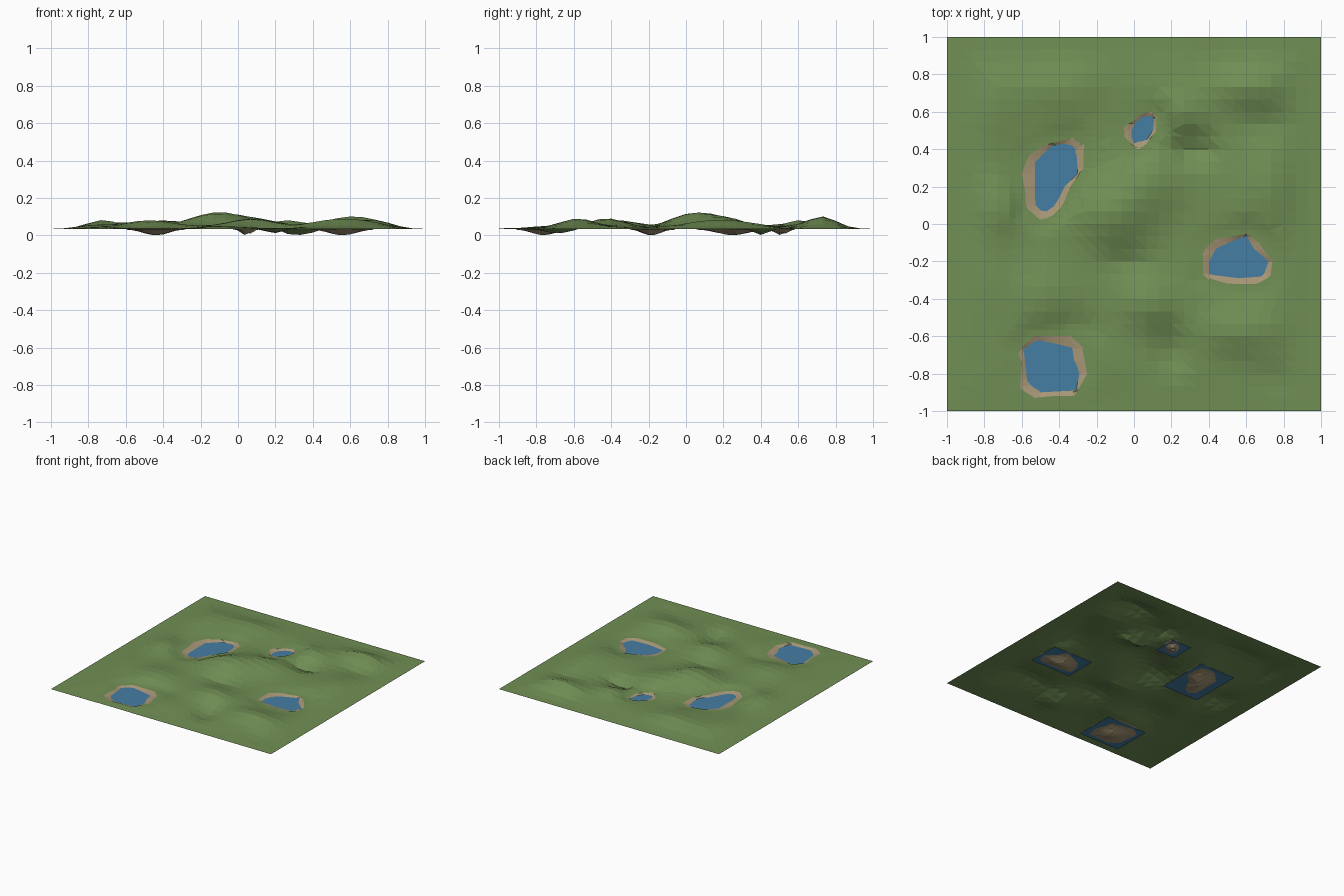
import bpy, bmesh, math
from mathutils import Vector

if "Cube" in bpy.data.objects:
    bpy.data.objects.remove(bpy.data.objects["Cube"])

WATER_Z, SHORE_Z, EDGE_Z = 0.030, 0.040, 0.035


def material(name, rgb):
    m = bpy.data.materials.new(name)
    m.diffuse_color = (*rgb, 1)
    m.use_nodes = True
    m.node_tree.nodes["Principled BSDF"].inputs["Base Color"].default_value = m.diffuse_color
    return m


grass = material("grass green", (0.165, 0.275, 0.09))
sand = material("shore sand", (0.39, 0.31, 0.185))
water = material("pond blue", (0.06, 0.21, 0.37))

# Ponds: centre, sand outline, water outline
west = ((-.43, .25),
        [(-.33, .46), (-.27, .42), (-.27, .30), (-.34, .20), (-.38, .10), (-.44, .04), (-.50, .02),
         (-.58, .09), (-.58, .17), (-.60, .27), (-.56, .37), (-.48, .42)],
        [(-.36, .43), (-.31, .41), (-.30, .27), (-.37, .20), (-.42, .10), (-.47, .065), (-.53, .08),
         (-.53, .33), (-.44, .42)])
east = ((.56, -.19),
        [(.60, -.05), (.66, -.09), (.74, -.20), (.73, -.28), (.66, -.32), (.50, -.32), (.37, -.28),
         (.37, -.14), (.44, -.08), (.52, -.07)],
        [(.60, -.06), (.64, -.13), (.72, -.20), (.69, -.28), (.56, -.29), (.40, -.27), (.40, -.20),
         (.44, -.13)])
north = ((.04, .51),
         [(.08, .60), (.12, .58), (.12, .50), (.06, .42), (.02, .40), (-.02, .43), (-.06, .48),
          (-.05, .53), (-.01, .54), (.02, .58)],
         [(.08, .58), (.11, .57), (.10, .50), (.07, .45), (0, .43), (-.02, .48), (0, .53), (.04, .57)])
south = ((-.44, -.76),
         [(-.54, -.60), (-.34, -.60), (-.28, -.65), (-.25, -.80), (-.32, -.92), (-.44, -.92),
          (-.53, -.93), (-.61, -.88), (-.60, -.75), (-.62, -.68)],
         [(-.52, -.62), (-.42, -.64), (-.33, -.66), (-.32, -.73), (-.29, -.79), (-.31, -.89),
          (-.50, -.90), (-.57, -.85), (-.59, -.67)])
ponds = {"west": west, "east": east, "north": north, "south": south}

# Hills and dips: x, y, height, radius x, radius y
hills = [(-.12, .05, .075, .20, .17), (.08, .22, .035, .20, .15), (.08, -.43, .045, .16, .13),
         (.56, -.58, .045, .20, .12), (.62, .74, .052, .20, .12), (.25, .60, .035, .14, .10),
         (-.46, -.38, .035, .18, .15), (-.72, .08, .035, .12, .15), (-.42, .72, .035, .22, .15)]
dips = [(.32, .40, -.052, .11, .07), (.20, -.68, -.035, .09, .14), (.76, -.85, -.015, .12, .08),
        (.72, .53, -.015, .14, .08), (-.04, -.20, -.02, .12, .07), (-.28, -.56, -.014, .12, .08)]
more = [(.72, .20, .040, .17, .22), (-.8, -.3, .015, .15, .2), (-.75, .65, .018, .15, .2)]


def smooth(t):
    t = max(0, min(1, t))
    return t * t * (3 - 2 * t)


def ratio(p, centre, outline):
    """Distance from the centre relative to the outline in that direction."""
    d = Vector((p[0] - centre[0], p[1] - centre[1]))
    if d.length < 1e-6:
        return 0.0
    best = 0.0
    for a, b in zip(outline, outline[1:] + outline[:1]):
        a = Vector(a) - Vector(centre)
        e = Vector(b) - Vector(centre) - a
        den = d.x * e.y - d.y * e.x
        if abs(den) < 1e-9:
            continue
        s = (a.x * e.y - a.y * e.x) / den
        u = (a.x * d.y - a.y * d.x) / den
        if s > 0 and -1e-6 <= u <= 1 + 1e-6:
            best = max(best, s)
    return 1 / best if best else 9.0


def contour(p, which):
    return min(ratio(p, q[0], q[which]) for q in ponds.values()) - 1


def height(p):
    x, y = p[0], p[1]
    z = 0.047 + sum(h * math.exp(-((x - a) / r) ** 2 - ((y - b) / s) ** 2)
                    for a, b, h, r, s in hills + dips + more)
    z += 0.004 * math.sin(9 * x + 4 * y) * math.sin(7 * y - 5 * x)
    z = EDGE_Z + (z - EDGE_Z) * smooth(min(1 - abs(x), 1 - abs(y)) / 0.28)
    for c, shore, pool in ponds.values():
        ts, tw = ratio(p, c, shore), ratio(p, c, pool)
        if tw <= 1:
            return WATER_Z - (WATER_Z - 0.001) * smooth((1 - tw) * 0.9 + .1 * (1 - tw))
        if ts <= 1:
            return WATER_Z + (SHORE_Z - WATER_Z) * (tw - 1) / max(tw / ts - 1, 1e-4)
        away = (ts - 1) * math.dist(p[:2], c) / ts
        z = SHORE_Z + (z - SHORE_Z) * smooth(away / 0.12)
    return max(z, 0.003)


def cut_contour(bm, which):
    """Cut the mesh along the pond outlines."""
    bmesh.ops.triangulate(bm, faces=bm.faces[:])
    f = {v: contour(v.co, which) for v in bm.verts}
    new = []
    for e in bm.edges[:]:
        a, b = e.verts
        if (f[a] > 0) != (f[b] > 0):
            t = min(.98, max(.02, f[a] / (f[a] - f[b])))
            new.append(bmesh.utils.edge_split(e, a, t)[1])
    bmesh.ops.connect_verts(bm, verts=new)
    bmesh.ops.triangulate(bm, faces=bm.faces[:])


def finish(bm, name, mats):
    me = bpy.data.meshes.new(name)
    bm.to_mesh(me)
    bm.free()
    for m in mats:
        me.materials.append(m)
    bpy.context.collection.objects.link(bpy.data.objects.new(name, me))


# Terrain: coarse grid, finer around the ponds, cut along the shores
bm = bmesh.new()
bmesh.ops.create_grid(bm, x_segments=30, y_segments=30, size=1)
near = {e for fc in bm.faces if contour(fc.calc_center_median(), 1) < 0.6 for e in fc.edges}
bmesh.ops.subdivide_edges(bm, edges=list(near), cuts=1, use_grid_fill=True)
cut_contour(bm, 1)
cut_contour(bm, 2)
for fc in bm.faces:
    fc.material_index = 1 if contour(fc.calc_center_median(), 1) < 0 else 0
for v in bm.verts:
    v.co.z = height(v.co)
bm.normal_update()
finish(bm, "terrain", [grass, sand])

# Water sheets: one rectangle per pond, hidden under the banks
for name, (c, shore, pool) in ponds.items():
    xs, ys = zip(*shore)
    bm = bmesh.new()
    bm.faces.new([bm.verts.new((x, y, WATER_Z)) for x, y in
                  ((min(xs), min(ys)), (max(xs), min(ys)), (max(xs), max(ys)), (min(xs), max(ys)))])
    finish(bm, name + "_pond_water", [water])
